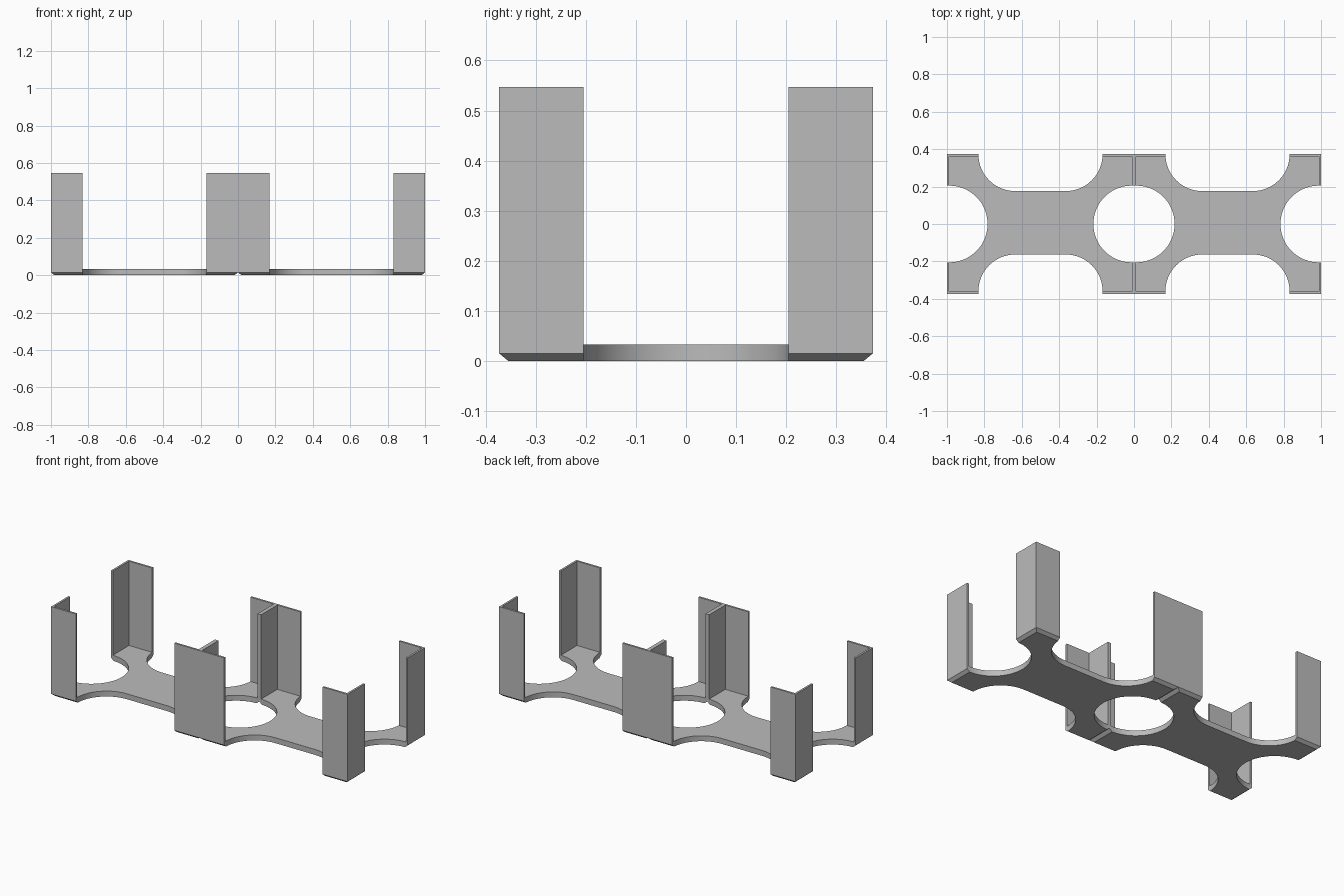
import bpy, bmesh
from math import sin, cos, pi, radians

cube = bpy.data.objects.get("Cube")
if cube:
    bpy.data.objects.remove(cube)

HX, HY = 0.5, 0.373          # half size of one tray
FOOT = 0.168                 # width of each corner foot
BASE, BEVEL, TOP = 0.033, 0.015, 0.547
INSET, WALL = 0.018, 0.012

grey = bpy.data.materials.new("plain_grey")
grey.use_nodes = True
colour = (0.5, 0.5, 0.5, 1)
grey.diffuse_color = colour
grey.node_tree.nodes["Principled BSDF"].inputs["Base Color"].default_value = colour


def arc(cx, cy, r, start, end, n=20):
    steps = [radians(start + (end - start) * i / n) for i in range(n + 1)]
    return [(cx + r * cos(a), cy + r * sin(a)) for a in steps]


def loft(name, layers, x):
    """Join matching outlines, given as (points, z), into a closed solid."""
    bm = bmesh.new()
    rings = [[bm.verts.new((px, py, z)) for px, py in pts] for pts, z in layers]
    for low, high in zip(rings, rings[1:]):
        for i in range(len(low)):
            bm.faces.new((low[i - 1], low[i], high[i], high[i - 1]))
    bm.faces.new(rings[0][::-1])
    bm.faces.new(rings[-1])
    bmesh.ops.remove_doubles(bm, verts=bm.verts, dist=1e-5)
    bmesh.ops.recalc_face_normals(bm, faces=bm.faces)
    mesh = bpy.data.meshes.new(name)
    bm.to_mesh(mesh)
    bm.free()
    mesh.materials.append(grey)
    obj = bpy.data.objects.new(name, mesh)
    obj.location.x = x
    bpy.context.collection.objects.link(obj)
    bpy.ops.object.select_all(action='DESELECT')
    obj.select_set(True)
    bpy.context.view_layer.objects.active = obj
    bpy.ops.object.shade_smooth_by_angle(angle=radians(25))


# Tray outline, anticlockwise: front, right, back and left scoops with square feet
R, SIDE = 0.197, 0.205
inner = HX - FOOT
front, back = -0.163, 0.176
outline = [(-HX, -HY), (-inner, -HY)]
outline += arc(-inner + R, front - R, R, 180, 90)
outline += arc(inner - R, front - R, R, 90, 0)
outline += [(inner, -HY), (HX, -HY), (HX, -SIDE)]
outline += arc(HX - WALL, 0, SIDE, 270, 90, 40)
outline += [(HX, SIDE), (HX, HY), (inner, HY)]
outline += arc(inner - R, back + R, R, 0, -90)
outline += arc(-inner + R, back + R, R, -90, -180)
outline += [(-inner, HY), (-HX, HY), (-HX, SIDE)]
outline += arc(-HX + WALL, 0, SIDE, 90, -90, 40) + [(-HX, -SIDE)]


def clamp(v, limit):
    return max(-limit, min(limit, v))


underside = [(clamp(x, HX - INSET), clamp(y, HY - INSET)) for x, y in outline]

# L-shaped corner post in the back left corner of a tray
post = [(HX, HY), (inner, HY), (inner, HY - WALL), (HX - WALL, HY - WALL),
        (HX - WALL, SIDE), (HX, SIDE)]

for side, x in (("right", -HX), ("left", HX)):
    loft(side + "_tray_base", [(underside, 0), (outline, BEVEL), (outline, BASE)], x)
    for sx in (-1, 1):
        for sy in (-1, 1):
            pts = [(px * sx, py * sy) for px, py in post]
            place = ("front" if sy < 0 else "back") + ("_outer" if sx * x > 0 else "_inner")
            loft(f"{side}_{place}_post", [(pts, BASE), (pts, TOP)], x)
